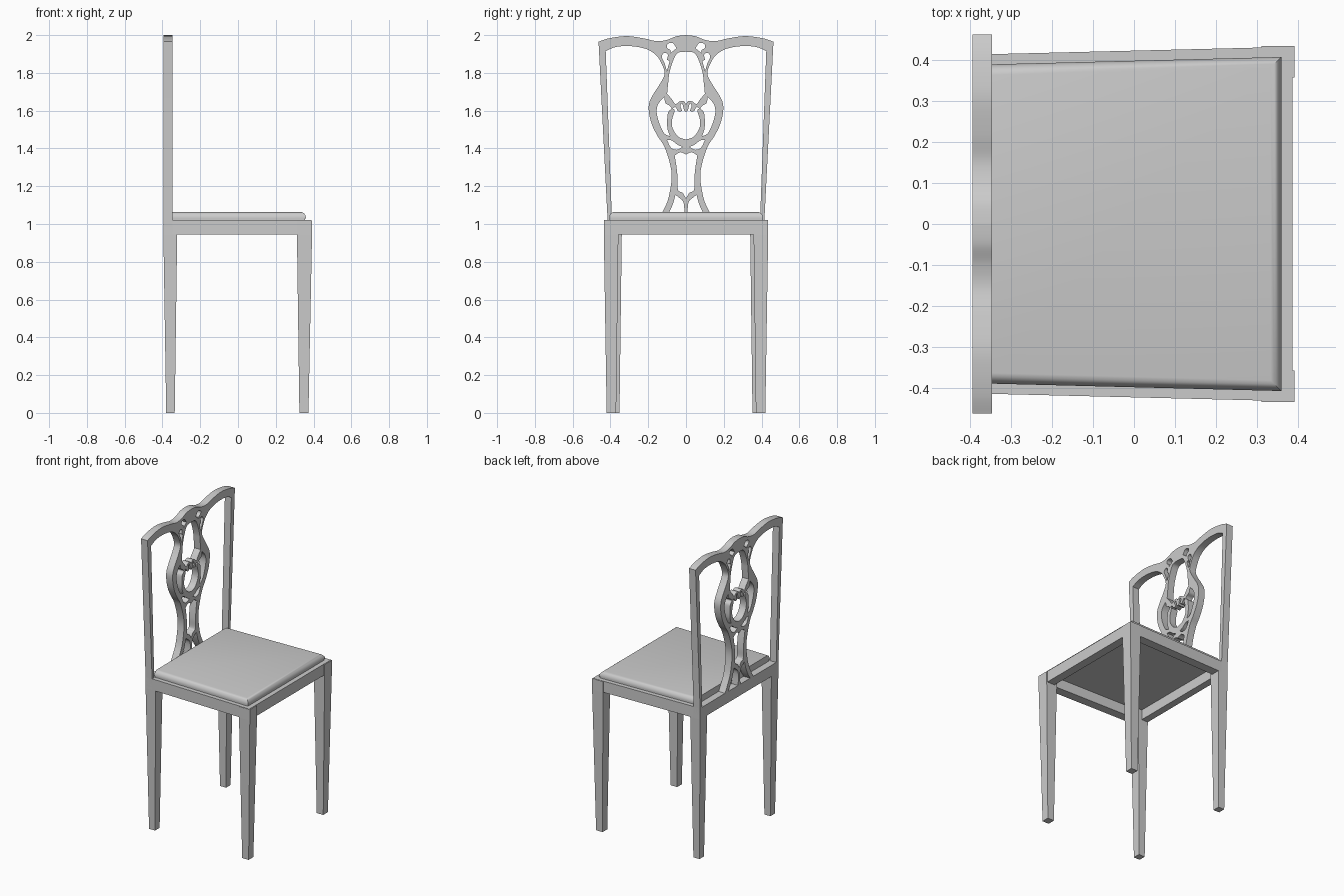
import bpy, bmesh
from mathutils import Matrix, Vector

if "Cube" in bpy.data.objects:
    bpy.data.objects.remove(bpy.data.objects["Cube"])


def smooth(pts, n=6):
    """Open Catmull-Rom curve through 2D points."""
    p = [Vector(q) for q in pts]
    p = [p[0]] + p + [p[-1]]
    out = []
    for i in range(1, len(p) - 2):
        a, b, c, d = p[i - 1:i + 3]
        for k in range(n):
            t = k / n
            out.append(0.5 * (2 * b + (c - a) * t + (2 * a - 5 * b + 4 * c - d) * t**2
                              + (3 * b - a - 3 * c + d) * t**3))
    return out + [p[-1]]


def loop(*paths):
    """Join paths into one loop without repeated points."""
    out = []
    for path in paths:
        for v in path:
            v = Vector(v)
            if not out or (v - out[-1]).length > 1e-4:
                out.append(v)
    if (out[0] - out[-1]).length < 1e-4:
        out.pop()
    return out


def flip(path):
    return [Vector((-v[0], v[1])) for v in reversed(path)]


def sym(half):
    """Close a half path (starting and ending on y=0) by mirroring."""
    return loop(half, flip(half))


def finish(name, bm):
    bmesh.ops.recalc_face_normals(bm, faces=bm.faces)
    me = bpy.data.meshes.new(name)
    bm.to_mesh(me)
    bm.free()
    ob = bpy.data.objects.new(name, me)
    bpy.context.collection.objects.link(ob)
    return ob


def loft(name, rings):
    """Solid through quads given as (corner list, z)."""
    bm = bmesh.new()
    rows = [[bm.verts.new((x, y, z)) for x, y in c] for c, z in rings]
    for a, b in zip(rows, rows[1:]):
        for i in range(4):
            j = (i + 1) % 4
            bm.faces.new((a[i], a[j], b[j], b[i]))
    bm.faces.new(rows[0])
    bm.faces.new(rows[-1])
    return finish(name, bm)


def rect(x0, x1, y0, y1):
    return [(x0, y0), (x1, y0), (x1, y1), (x0, y1)]


def trap(x0, x1, w0, w1):
    return [(x0, -w0), (x1, -w1), (x1, w1), (x0, w0)]


# pierced back: outline of crest, stiles and back rail
outline = sym(loop(
    smooth([(0, 2.0), (.05, 1.994), (.1, 1.975), (.155, 1.968), (.22, 1.982),
            (.30, 1.994), (.36, 1.991), (.42, 1.98), (.463, 1.965)]),
    [(.415, 1.02), (.415, .945), (0, .945)]))

# openings on one side
side = [
    loop([(.392, 1.02), (.425, 1.915)],
         smooth([(.425, 1.915), (.38, 1.935), (.325, 1.942), (.26, 1.938), (.20, 1.922),
                 (.155, 1.89), (.13, 1.85), (.113, 1.80), (.13, 1.755), (.165, 1.70),
                 (.192, 1.65), (.197, 1.60), (.182, 1.53), (.15, 1.465), (.115, 1.41),
                 (.085, 1.32), (.076, 1.24), (.095, 1.13), (.127, 1.06), (.15, 1.02)])),
    loop(smooth([(.012, 1.02), (.009, 1.08), (.016, 1.12), (.04, 1.142), (.056, 1.155)]),
         smooth([(.056, 1.155), (.068, 1.11), (.09, 1.06), (.115, 1.02)])),
    loop(smooth([(.018, 1.408), (.05, 1.393), (.08, 1.405), (.1, 1.445)]),
         smooth([(.1, 1.445), (.075, 1.442), (.045, 1.42), (.018, 1.408)])),
    loop(smooth([(.085, 1.465), (.115, 1.48), (.14, 1.53), (.155, 1.59), (.147, 1.635),
                 (.115, 1.672)]),
         smooth([(.115, 1.672), (.108, 1.64), (.085, 1.625), (.078, 1.61), (.095, 1.59),
                 (.10, 1.54), (.097, 1.50), (.085, 1.465)])),
    loop(smooth([(.05, 1.93), (.07, 1.957), (.098, 1.953), (.1, 1.932), (.082, 1.92),
                 (.082, 1.905)]), [(.05, 1.93)]),
    loop(smooth([(.102, 1.81), (.113, 1.85), (.128, 1.885), (.115, 1.906), (.096, 1.896),
                 (.1, 1.87), (.088, 1.86), (.102, 1.81)])),
]

# openings on the centre line: lower gap, lyre and vase
centre = [
    sym(loop(smooth([(0, 1.135), (.018, 1.165), (.042, 1.18), (.044, 1.24), (.05, 1.30),
                     (.06, 1.362)]),
             smooth([(.06, 1.362), (.03, 1.38), (0, 1.368)]))),
    sym(smooth([(0, 1.447), (.04, 1.462), (.07, 1.505), (.074, 1.55), (.06, 1.60),
                (.07, 1.612), (.055, 1.618), (.042, 1.598), (.022, 1.60), (.03, 1.625),
                (.02, 1.638), (.009, 1.6), (0, 1.597)])),
    sym(loop(smooth([(0, 1.634), (.012, 1.65), (.035, 1.648), (.055, 1.635), (.075, 1.66),
                     (.1, 1.69)]),
             smooth([(.1, 1.69), (.094, 1.75), (.088, 1.80), (.07, 1.86), (.045, 1.905),
                     (0, 1.912)]))),
]

cu = bpy.data.curves.new("back_profile", 'CURVE')
cu.dimensions = '2D'
cu.fill_mode = 'BOTH'
cu.extrude = .024
for pts in [outline] + centre + side + [flip(s) for s in side]:
    sp = cu.splines.new('POLY')
    sp.points.add(len(pts) - 1)
    for q, v in zip(sp.points, pts):
        q.co = (v[0], v[1], 0, 1)
    sp.use_cyclic_u = True
tmp = bpy.data.objects.new("back_profile", cu)
bpy.context.collection.objects.link(tmp)
bpy.context.view_layer.update()
me = bpy.data.meshes.new_from_object(tmp.evaluated_get(bpy.context.evaluated_depsgraph_get()))
bpy.data.objects.remove(tmp)
bm = bmesh.new()
bm.from_mesh(me)
bmesh.ops.remove_doubles(bm, verts=bm.verts, dist=1e-5)
# profile plane to YZ, thickness to X
bm.transform(Matrix(((0, 0, 1, -.371), (1, 0, 0, 0), (0, 1, 0, 0), (0, 0, 0, 1))))
back = finish("pierced_back", bm)

# seat rails: side pair and front
for s, label in ((1, "left"), (-1, "right")):
    c = [(-.347, s * .415), (.387, s * .433), (.387, s * .373), (-.347, s * .355)]
    loft(f"{label}_seat_rail", [(c, .945), (c, 1.02)])
c = trap(.33, .387, .375, .375)
loft("front_seat_rail", [(c, .945), (c, 1.02)])

# tapered legs with square blocks at the rail
for s, label in ((1, "left"), (-1, "right")):
    for part, top, foot in (
            ("front", (.312, .392, .358, .435), (.325, .373, .37, .42)),
            ("back", (-.395, -.322, .34, .415), (-.38, -.335, .352, .40))):
        t, f = (rect(a, b, s * y0, s * y1) for a, b, y0, y1 in (top, foot))
        loft(f"{label}_{part}_leg", [(f, 0), (t, .945), (t, 1.018)])

# upholstered seat with rounded top edge
seat = loft("seat_cushion", [
    (trap(-.347, .36 - d, .39 - d, .408 - d), z)
    for d, z in ((.004, 1.012), (.004, 1.03), (0, 1.03), (0, 1.036), (.003, 1.046),
                 (.009, 1.055), (.017, 1.061), (.026, 1.063))])

for ob in (back, seat):
    bpy.ops.object.select_all(action='DESELECT')
    ob.select_set(True)
    bpy.context.view_layer.objects.active = ob
    bpy.ops.object.shade_smooth_by_angle(angle=.6)
